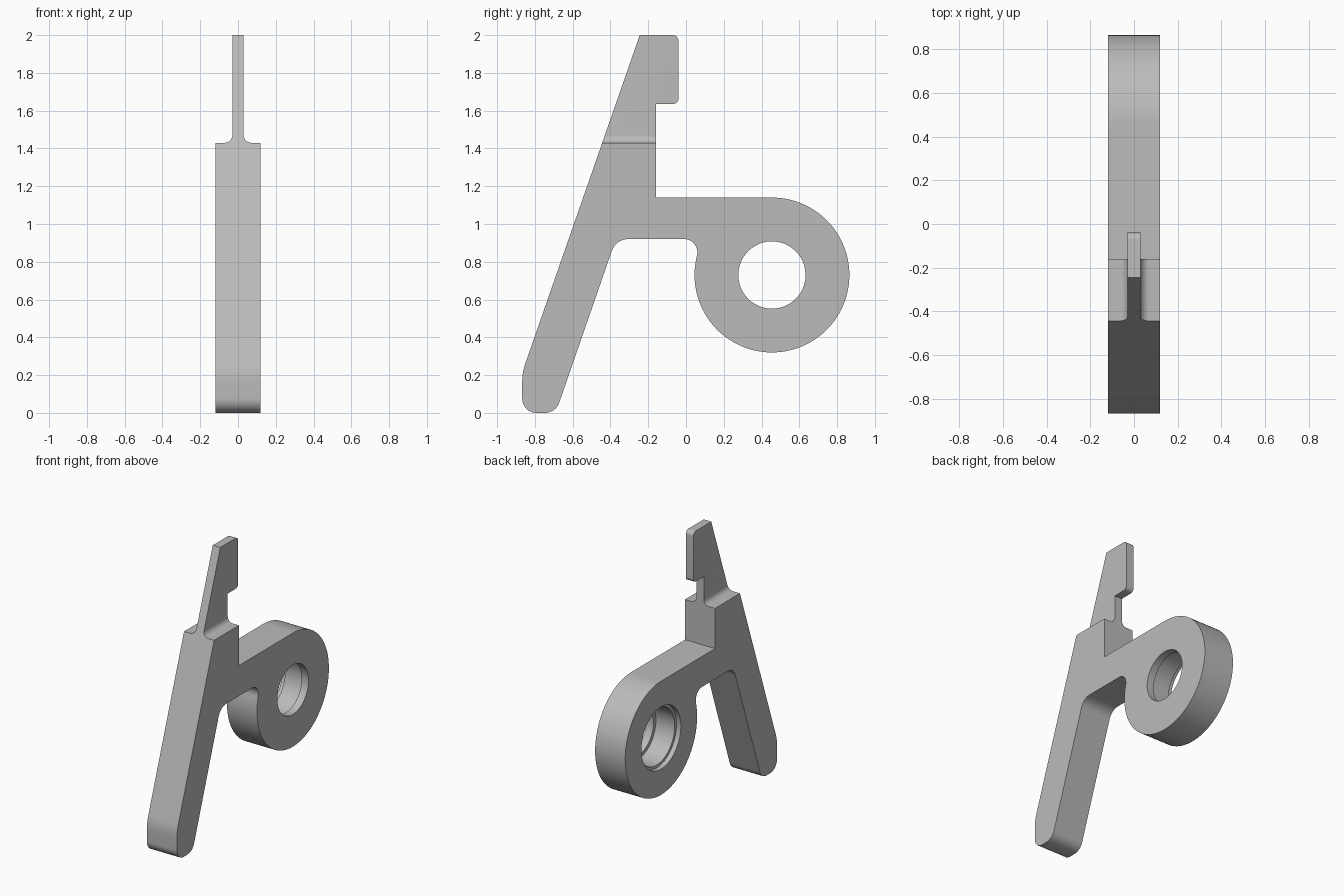
import bpy, bmesh
from math import sin, cos, tan, radians, pi
from mathutils import Vector

cube = bpy.data.objects.get("Cube")
if cube:
    bpy.data.objects.remove(cube, do_unlink=True)

grey = bpy.data.materials.new("light grey")
grey.use_nodes = True
colour = (0.5, 0.5, 0.5, 1)
grey.diffuse_color = colour
grey.node_tree.nodes["Principled BSDF"].inputs["Base Color"].default_value = colour


def arc(cx, cy, r, start, end, steps):
    """Points along a circular arc, angles in degrees."""
    angles = [radians(start + (end - start) * i / steps) for i in range(steps + 1)]
    return [(cx + r * cos(a), cy + r * sin(a)) for a in angles]


def fillet(before, corner, after, r, steps=10):
    """Points of a rounded corner between two straight edges."""
    c = Vector(corner)
    u, v = (Vector(before) - c).normalized(), (Vector(after) - c).normalized()
    half = u.angle(v) / 2
    centre = c + (u + v).normalized() * r / sin(half)
    a, b = c + u * r / tan(half) - centre, c + v * r / tan(half) - centre
    total = a.angle(b)
    return [tuple(centre + (a * sin(total * (1 - i / steps)) + b * sin(total * i / steps)) / sin(total))
            for i in range(steps + 1)]


def make_object(name, bm):
    bmesh.ops.recalc_face_normals(bm, faces=bm.faces)
    mesh = bpy.data.meshes.new(name)
    bm.to_mesh(mesh)
    bm.free()
    mesh.materials.append(grey)
    obj = bpy.data.objects.new(name, mesh)
    bpy.context.collection.objects.link(obj)
    return obj


def prism(name, points, place, offset):
    """Extrude a flat outline along the offset vector."""
    bm = bmesh.new()
    face = bm.faces.new([bm.verts.new(place(*p)) for p in points])
    out = bmesh.ops.extrude_face_region(bm, geom=[face])
    bmesh.ops.translate(bm, vec=offset, verts=[v for v in out["geom"] if isinstance(v, bmesh.types.BMVert)])
    return make_object(name, bm)


# Side outline: blade, arm with ring, and sloping leg
half_width = 0.12
ring_y, ring_z, ring_r = 0.455, 0.73, 0.41
blade_tip, hook_top, hook_low = (-0.245, 2), (-0.04, 2), (-0.04, 1.635)
neck = (-0.16, 1.635)
crotch, heel = (-0.371, 0.92), (-0.69, 0)
toe, shin = (-0.867, 0), (-0.867, 0.215)
outline = [blade_tip]
outline += fillet(blade_tip, hook_top, hook_low, 0.03)
outline += fillet(hook_top, hook_low, neck, 0.03)
outline += [neck, (-0.16, 1.14)]
outline += arc(ring_y, ring_z, ring_r, 90, -194.5, 96)
outline += arc(-0.01, 0.85, 0.07, -14.5, 90, 14)[1:]
outline += fillet((0, 0.92), crotch, heel, 0.09)
outline += fillet(crotch, heel, toe, 0.08)
outline += fillet(heel, toe, shin, 0.075)
outline += fillet(toe, shin, blade_tip, 0.3)
body = prism("lever_body", outline, lambda y, z: (-half_width, y, z), (2 * half_width, 0, 0))

# Side cutters that thin the blade and leave filleted shoulders
cutters = []
for side, label in ((1, "left"), (-1, "right")):
    shape = [(0.2, 1.43)] + arc(0.07, 1.47, 0.04, 270, 180, 10) + [(0.03, 2.1), (0.2, 2.1)]
    cutters.append(prism("blade_cutter_" + label, shape,
                         lambda x, z: (side * x, -1, z), (0, 2, 0)))

# Stepped bore: wide rim on the right, narrow lip on the left
steps = [(-0.2, 0.225), (-0.085, 0.225), (-0.085, 0.205), (0.065, 0.205), (0.065, 0.178), (0.2, 0.178)]
segments = 64
bm = bmesh.new()
rings = [[bm.verts.new((x, ring_y + r * cos(2 * pi * i / segments), ring_z + r * sin(2 * pi * i / segments)))
          for i in range(segments)] for x, r in steps]
for a, b in zip(rings, rings[1:]):
    for i in range(segments):
        j = (i + 1) % segments
        bm.faces.new((a[i], a[j], b[j], b[i]))
bm.faces.new(rings[0])
bm.faces.new(rings[-1])
cutters.append(make_object("bore_cutter", bm))

# Apply the cuts
bpy.context.view_layer.objects.active = body
body.select_set(True)
for cutter in cutters:
    mod = body.modifiers.new(cutter.name, "BOOLEAN")
    mod.operation = "DIFFERENCE"
    mod.solver = "EXACT"
    mod.object = cutter
    bpy.ops.object.modifier_apply(modifier=mod.name)
    bpy.data.objects.remove(cutter, do_unlink=True)

bpy.ops.object.shade_smooth_by_angle(angle=radians(30))
